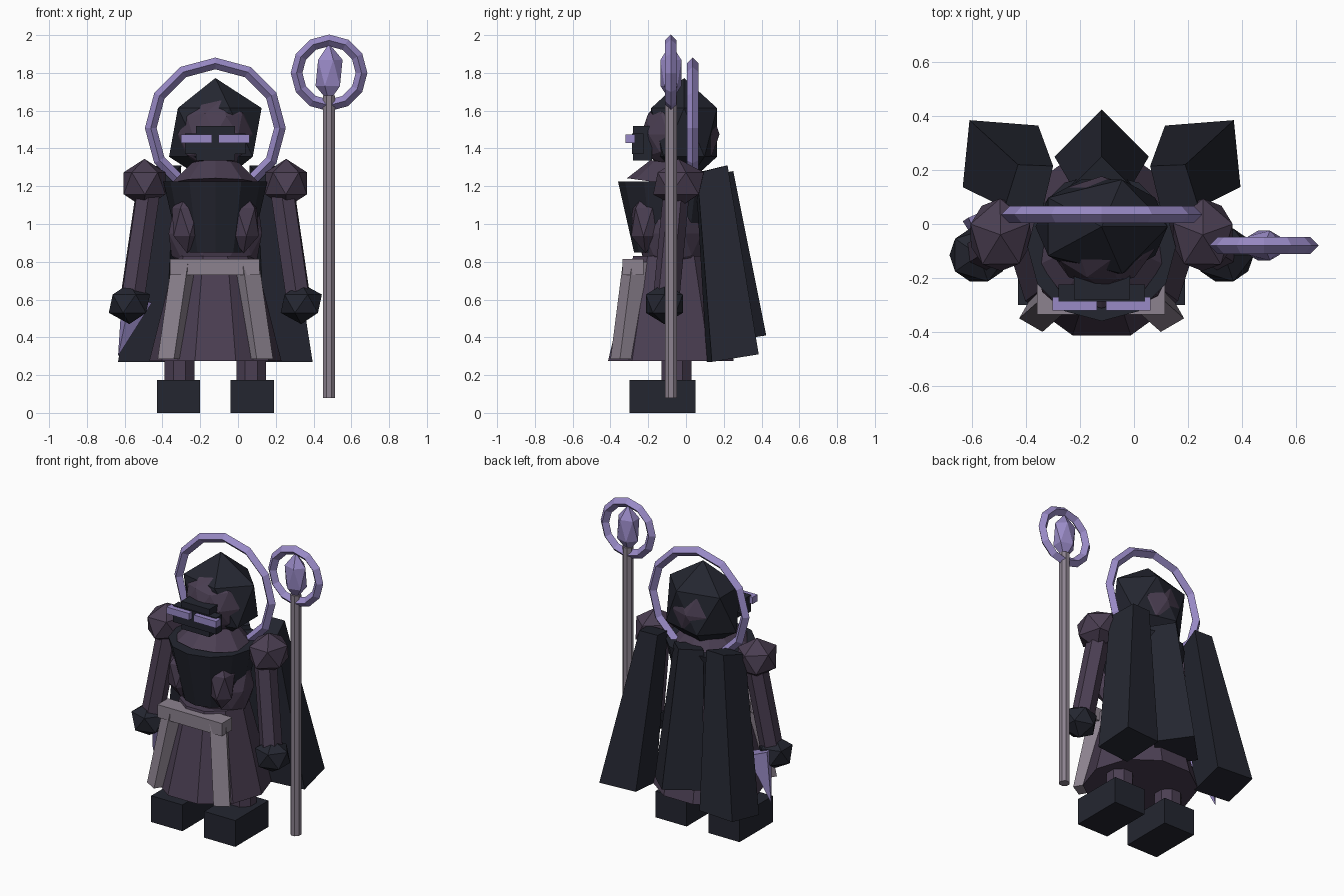
import bpy, bmesh, math
from mathutils import Vector, Matrix

if "Cube" in bpy.data.objects:
    bpy.data.objects.remove(bpy.data.objects["Cube"])

CX = -0.12  # figure's own mirror line


def mat(name, rgb):
    m = bpy.data.materials.new(name)
    m.diffuse_color = (*rgb, 1)
    m.use_nodes = True
    m.node_tree.nodes["Principled BSDF"].inputs["Base Color"].default_value = m.diffuse_color
    return m


DARK = mat("dark_cloth", (0.0176, 0.0194, 0.030))
PLUM = mat("plum_cloth", (0.070, 0.049, 0.085))
LILAC = mat("lilac_glow", (0.318, 0.254, 0.565))
GREY = mat("grey_trim", (0.265, 0.225, 0.275))


def finish(name, bm, m):
    bmesh.ops.recalc_face_normals(bm, faces=bm.faces)
    me = bpy.data.meshes.new(name)
    bm.to_mesh(me)
    bm.free()
    me.materials.append(m)
    ob = bpy.data.objects.new(name, me)
    bpy.context.collection.objects.link(ob)
    return ob


def box(name, m, x, y, z):
    bm = bmesh.new()
    bmesh.ops.create_cube(bm, size=1)
    for v in bm.verts:
        v.co = [a[0] + (c + 0.5) * (a[1] - a[0]) for c, a in zip(v.co, (x, y, z))]
    return finish(name, bm, m)


def ball(name, m, c, r, sub=1, turn=0):
    bm = bmesh.new()
    bmesh.ops.create_icosphere(bm, subdivisions=sub, radius=1)
    T = Matrix.Translation(c) @ Matrix.Diagonal((*r, 1)) @ Matrix.Rotation(turn, 4, 'Z')
    bmesh.ops.transform(bm, matrix=T, verts=bm.verts)
    return finish(name, bm, m)


def rod(name, m, a, b, r1, r2, n, turn=0):
    """Tapered prism from point a to point b."""
    a, b = Vector(a), Vector(b)
    d = b - a
    bm = bmesh.new()
    bmesh.ops.create_cone(bm, cap_ends=True, segments=n, radius1=r1, radius2=r2, depth=d.length)
    T = (Matrix.Translation((a + b) / 2) @ Vector((0, 0, 1)).rotation_difference(d).to_matrix().to_4x4()
         @ Matrix.Rotation(turn, 4, 'Z'))
    bmesh.ops.transform(bm, matrix=T, verts=bm.verts)
    return finish(name, bm, m)


def loft(name, m, top, bottom):
    """Solid between two matching quads."""
    bm = bmesh.new()
    t = [bm.verts.new(p) for p in top]
    b = [bm.verts.new(p) for p in bottom]
    bm.faces.new(t)
    bm.faces.new(b)
    for i in range(4):
        j = (i + 1) % 4
        bm.faces.new((t[i], t[j], b[j], b[i]))
    return finish(name, bm, m)


def ring(name, m, c, R, r):
    """Upright twelve-sided ring with a diamond section."""
    bm = bmesh.new()
    sect = [(R + r, 0), (R, r), (R - r, 0), (R, -r)]
    loops = []
    for i in range(12):
        a = i * math.pi / 6
        loops.append([bm.verts.new((c[0] + q * math.cos(a), c[1] + y, c[2] + q * math.sin(a)))
                      for q, y in sect])
    for i in range(12):
        p, q = loops[i], loops[(i + 1) % 12]
        for k in range(4):
            n = (k + 1) % 4
            bm.faces.new((p[k], p[n], q[n], q[k]))
    return finish(name, bm, m)


# Paired parts: s = -1 left of the figure's line, +1 right
for s, side in ((-1, "left"), (1, "right")):
    def X(d):
        return CX + s * d
    box("boot_" + side, DARK, sorted((X(0.08), X(0.31))), (-0.30, 0.05), (0, 0.175))
    rod("leg_" + side, PLUM, (X(0.19), -0.05, 0.15), (X(0.19), -0.05, 0.45), 0.085, 0.085, 8, math.pi / 8)
    ball("shoulder_" + side, PLUM, (X(0.375), -0.04, 1.215), (0.13, 0.15, 0.13), turn=0.3 if s > 0 else math.pi - 0.3)
    rod("arm_" + side, PLUM, (X(0.355), -0.05, 1.18), (X(0.44), -0.105, 0.60), 0.07, 0.07, 6)
    ball("hand_" + side, DARK, (X(0.455), -0.115, 0.578), (0.122, 0.115, 0.108))
    ball("chest_plate_" + side, PLUM, (X(0.15), -0.215, 1.01), (0.09, 0.085, 0.165), turn=0.5)

    # hanging belt strap, its face turned outward
    def strap_end(x, y, z):
        w, n = Vector((-0.866 * s, -0.5, 0)), Vector((s * 0.5, -0.866, 0))
        return [Vector((X(x), y, z)) + w * i * 0.05 + n * j * 0.045
                for i, j in ((-1, -1), (1, -1), (1, 1), (-1, 1))]
    loft("belt_strap_" + side, GREY, strap_end(0.165, -0.27, 0.80), strap_end(0.24, -0.336, 0.285))

    # outer cape panel
    loft("cape_panel_" + side, DARK,
         [(X(0.31), 0.22, 1.31), (X(0.18), 0.215, 1.31), (X(0.22), 0.05, 1.27), (X(0.36), 0.06, 1.27)],
         [(X(0.49), 0.385, 0.31), (X(0.235), 0.365, 0.31), (X(0.265), 0.11, 0.27), (X(0.515), 0.137, 0.27)])

    # visor half
    box("visor_" + side, LILAC, sorted((X(0.017), X(0.182))), (-0.32, -0.27), (1.43, 1.475))

# Middle cape panel, corner facing backward
loft("cape_middle", DARK,
     [(CX, 0.25, 1.28), (CX - 0.11, 0.14, 1.26), (CX, 0.04, 1.24), (CX + 0.11, 0.14, 1.26)],
     [(CX, 0.425, 0.41), (CX - 0.175, 0.25, 0.385), (CX, 0.08, 0.36), (CX + 0.175, 0.25, 0.385)])

# Robe and torso
rod("skirt", PLUM, (CX, -0.08, 0.275), (CX, -0.08, 0.83), 0.35, 0.21, 10, -math.pi / 2)
ball("torso", PLUM, (CX, -0.07, 0.95), (0.26, 0.19, 0.26), 2)
rod("vest", DARK, (CX, -0.085, 0.85), (CX, -0.085, 1.225), 0.19, 0.275, 12)
rod("mantle", PLUM, (CX, -0.075, 1.21), (CX, -0.06, 1.32), 0.24, 0.13, 10)
box("belt", GREY, (-0.36, 0.115), (-0.335, -0.225), (0.73, 0.815))

# Head, hood and mask
ball("head", PLUM, (CX, -0.03, 1.475), (0.207, 0.207, 0.212), 2)
ball("hood", DARK, (CX, -0.01, 1.485), (0.274, 0.205, 0.288))
box("mask_tall", DARK, (-0.222, -0.015), (-0.28, -0.18), (1.335, 1.52))
box("mask_wide", DARK, (-0.28, 0.04), (-0.287, -0.225), (1.37, 1.48))
ring("halo", LILAC, (CX, 0.035, 1.508), 0.342, 0.031)

# Staff with ring and crystal
rod("staff", GREY, (0.482, -0.08, 0.08), (0.482, -0.08, 1.68), 0.034, 0.034, 8, math.pi / 8)
ring("staff_ring", LILAC, (0.482, -0.08, 1.80), 0.172, 0.031)
ball("staff_crystal", LILAC, (0.482, -0.08, 1.80), (0.08, 0.065, 0.155))

# Spike behind the left hand
rod("spike", LILAC, (-0.535, -0.01, 0.61), (-0.635, 0.01, 0.30), 0.09, 0.0, 4)
